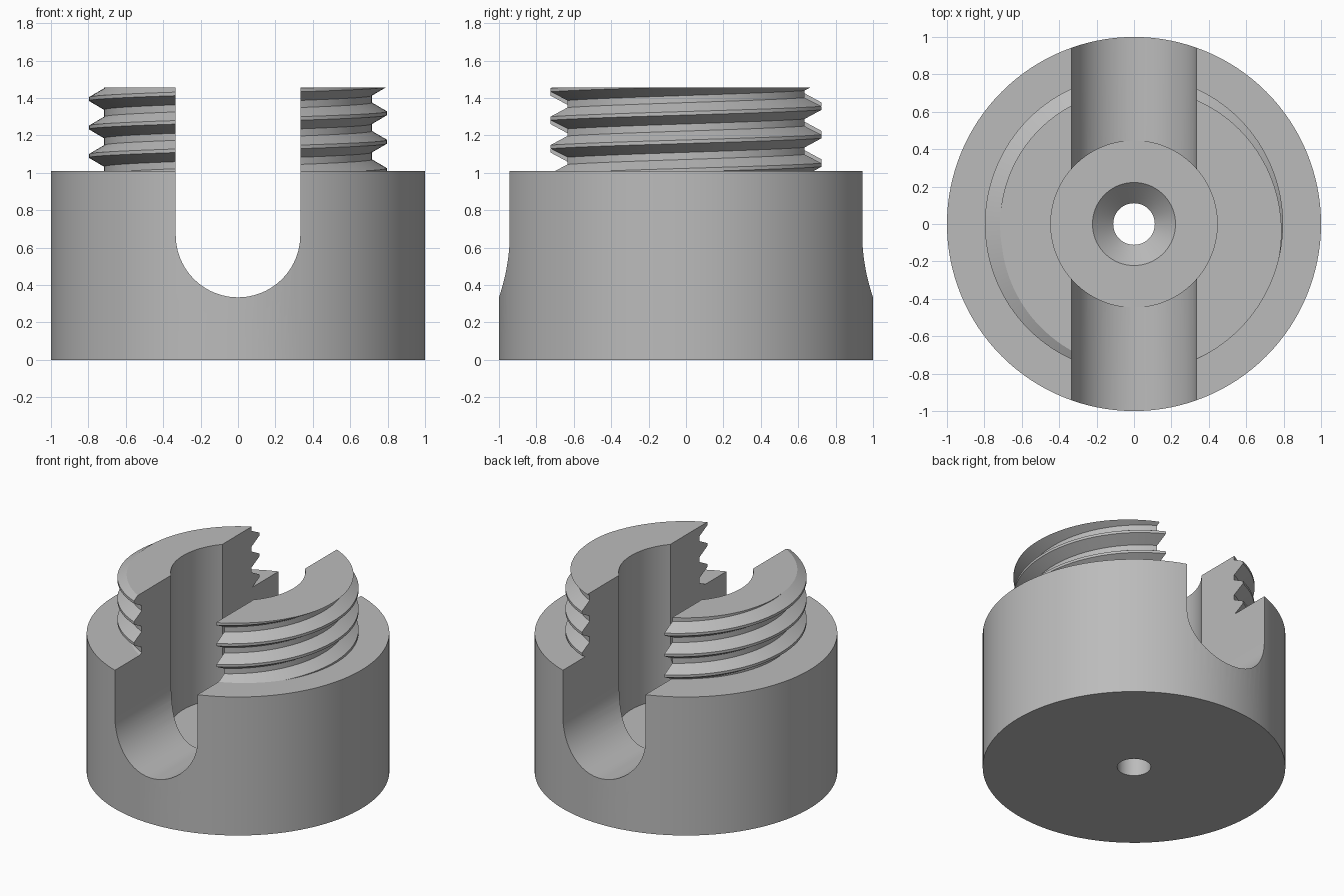
import bpy, bmesh, math
from mathutils import Vector

if "Cube" in bpy.data.objects:
    bpy.data.objects.remove(bpy.data.objects["Cube"], do_unlink=True)

BODY_TOP, THREAD_TOP = 1.01, 1.455
SEGMENTS = 128
SLOT_R, SLOT_CENTRE = 0.333, 0.667

steel = bpy.data.materials.new("plain_grey")
steel.use_nodes = True
grey = (0.5, 0.5, 0.5, 1)
steel.diffuse_color = grey
steel.node_tree.nodes["Principled BSDF"].inputs["Base Color"].default_value = grey


def make_object(name, bm, helper=False):
    bmesh.ops.recalc_face_normals(bm, faces=bm.faces)
    mesh = bpy.data.meshes.new(name)
    bm.to_mesh(mesh)
    bm.free()
    mesh.materials.append(steel)
    obj = bpy.data.objects.new(name, mesh)
    bpy.context.collection.objects.link(obj)
    obj.hide_render = helper
    return obj


def lathe(name, profile, helper=False):
    """Revolve (radius, height) points about z."""
    bm = bmesh.new()
    verts = [bm.verts.new((r, 0, z)) for r, z in profile]
    edges = [bm.edges.new(pair) for pair in zip(verts, verts[1:])]
    bmesh.ops.spin(bm, geom=verts + edges, axis=(0, 0, 1), cent=(0, 0, 0),
                   angle=math.tau, steps=SEGMENTS)
    bmesh.ops.remove_doubles(bm, verts=bm.verts, dist=1e-4)
    return make_object(name, bm, helper)


def helical_thread(name, crest_r=0.797, root_r=0.716, pitch=0.152, crest_z=1.318):
    """Right-handed screw thread, trimmed flat at both ends."""
    bm = bmesh.new()
    half_crest, half_root = pitch / 16, pitch * 3 / 8
    section = [(root_r, -half_root), (crest_r, -half_crest),
               (crest_r, half_crest), (root_r, half_root)]
    start = crest_z - 4 * pitch
    rows = []
    for r, dz in section:
        row = []
        for i in range(SEGMENTS * 7):
            a = math.tau * i / SEGMENTS
            z = start + dz + pitch * i / SEGMENTS
            row.append(bm.verts.new((r * math.cos(a), r * math.sin(a), z)))
        rows.append(row)
    # The flat root joins each turn to the next one above it
    rows.append(rows[0][SEGMENTS:])
    for low, high in zip(rows, rows[1:]):
        for i in range(len(high) - 1):
            bm.faces.new((low[i], low[i + 1], high[i + 1], high[i]))
    for z, up in ((BODY_TOP - 0.06, -1), (THREAD_TOP, 1)):
        geom = bm.verts[:] + bm.edges[:] + bm.faces[:]
        bmesh.ops.bisect_plane(bm, geom=geom, plane_co=(0, 0, z),
                               plane_no=(0, 0, up), clear_outer=True)
    bmesh.ops.remove_doubles(bm, verts=bm.verts, dist=1e-5)
    rim = [e for e in bm.edges if e.is_boundary]
    bmesh.ops.holes_fill(bm, edges=rim, sides=0)
    return make_object(name, bm)


def slot_cutter():
    """Round-bottomed channel running front to back."""
    bm = bmesh.new()
    points = [(SLOT_R, 2), (-SLOT_R, 2)]
    for i in range(49):
        a = math.pi * (1 + i / 48)
        points.append((SLOT_R * math.cos(a), SLOT_CENTRE + SLOT_R * math.sin(a)))
    face = bm.faces.new([bm.verts.new((x, -1.5, z)) for x, z in points])
    extruded = bmesh.ops.extrude_face_region(bm, geom=[face])["geom"]
    moved = [v for v in extruded if isinstance(v, bmesh.types.BMVert)]
    bmesh.ops.translate(bm, verts=moved, vec=Vector((0, 3, 0)))
    return make_object("slot_cutter", bm, True)


# Base drum, threaded neck, channel and stepped centre hole
body = lathe("threaded_slotted_body", [(0, 0), (1, 0), (1, BODY_TOP), (0, BODY_TOP)])
neck = helical_thread("threaded_neck")
slot = slot_cutter()
bore = lathe("bore_cutter", [(0, -0.2), (0.111, -0.2), (0.111, 0.22), (0.222, 0.331),
                             (0.445, 0.331), (0.445, 2.2), (0, 2.2)], True)

for tool, operation in ((neck, 'UNION'), (slot, 'DIFFERENCE'), (bore, 'DIFFERENCE')):
    mod = body.modifiers.new(tool.name, 'BOOLEAN')
    mod.operation = operation
    mod.solver = 'EXACT'
    mod.object = tool

# Bake the booleans so the smoothing angle applies to the finished shape
bpy.context.view_layer.update()
result = body.evaluated_get(bpy.context.evaluated_depsgraph_get())
finished = bpy.data.meshes.new_from_object(result)
body.modifiers.clear()
body.data = finished
for tool in (neck, slot, bore):
    bpy.data.objects.remove(tool, do_unlink=True)

bpy.ops.object.select_all(action='DESELECT')
body.select_set(True)
bpy.context.view_layer.objects.active = body
bpy.ops.object.shade_smooth_by_angle(angle=math.radians(30))
